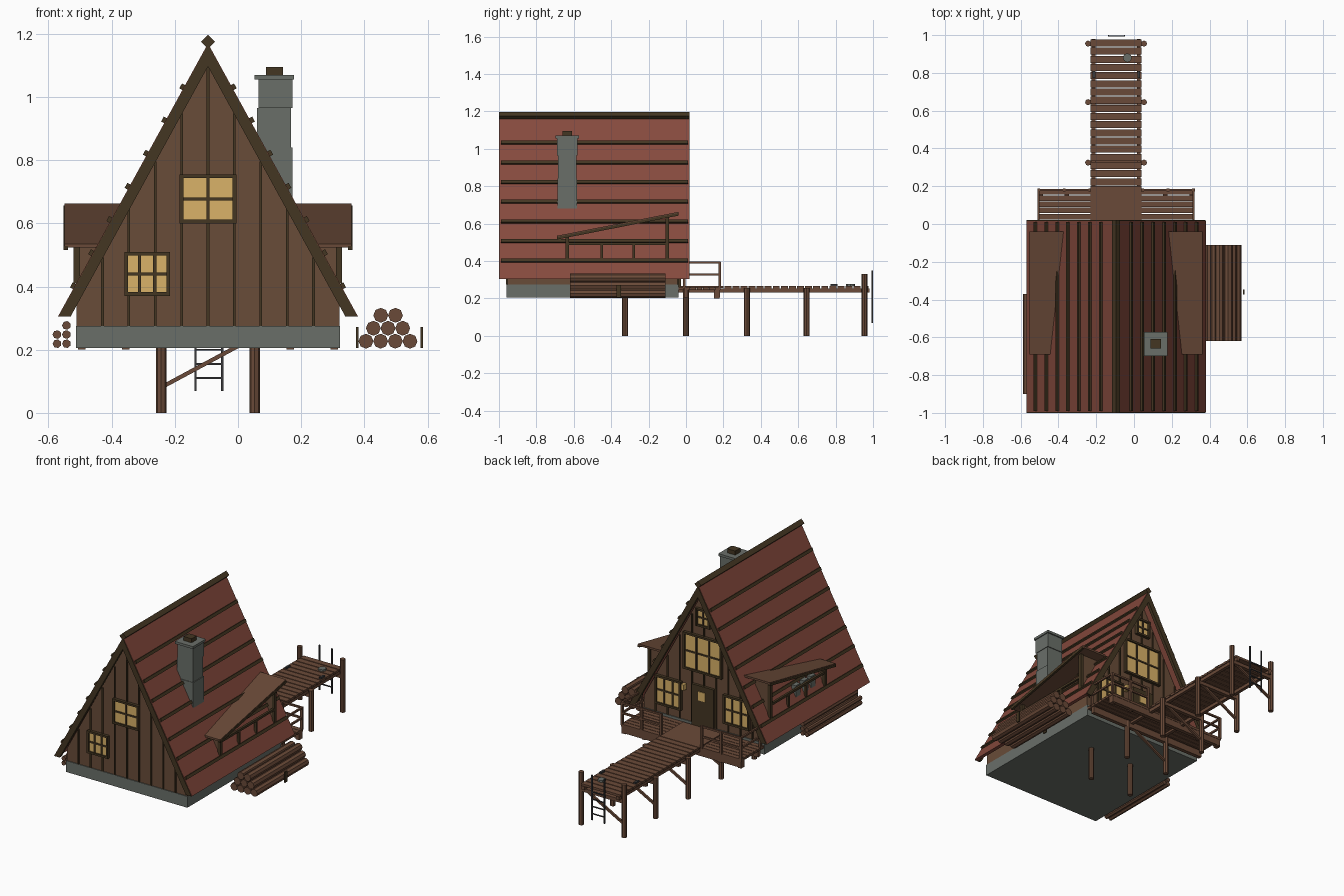
import bpy, bmesh, math
from mathutils import Vector

if "Cube" in bpy.data.objects:
    bpy.data.objects.remove(bpy.data.objects["Cube"])

CX = -0.095                       # centre line of cabin and dock
SLOPE, APEX = 1.82, 1.17          # roof pitch and outer apex height


def mat(name, r, g, b):
    m = bpy.data.materials.new(name)
    m.diffuse_color = [(c / 255 / 12.92 if c < 10 else ((c / 255 + .055) / 1.055) ** 2.4) for c in (r, g, b)] + [1]
    m.use_nodes = True
    m.node_tree.nodes["Principled BSDF"].inputs["Base Color"].default_value = m.diffuse_color
    return m


WALL = mat("wall brown", 104, 76, 56)
WOOD = mat("plank brown", 106, 74, 56)
TRIM = mat("dark trim", 68, 54, 34)
RED = mat("roof red", 134, 74, 61)
GREY = mat("stone grey", 106, 111, 105)
GLOW = mat("window yellow", 218, 178, 104)
STEEL = mat("dark steel", 58, 58, 60)


class Part:
    """Collects simple solids into one named object."""
    def __init__(self, name, material):
        self.name, self.material, self.bm = name, material, bmesh.new()

    def prism(self, a, b):
        va, vb = [self.bm.verts.new(p) for p in a], [self.bm.verts.new(p) for p in b]
        n = len(a)
        self.bm.faces.new(va)
        self.bm.faces.new(vb[::-1])
        for i in range(n):
            self.bm.faces.new((va[i], va[(i + 1) % n], vb[(i + 1) % n], vb[i]))
        return self

    def box(self, x0, x1, y0, y1, z0, z1):
        ring = [(x0, y0), (x1, y0), (x1, y1), (x0, y1)]
        return self.prism([(x, y, z0) for x, y in ring], [(x, y, z1) for x, y in ring])

    def profile(self, pts, y0, y1):
        return self.prism([(x, y0, z) for x, z in pts], [(x, y1, z) for x, z in pts])

    def rod(self, p, q, r, n=8, turn=0.0):
        p, q = Vector(p), Vector(q)
        rot = (q - p).to_track_quat('Z', 'Y')
        ring = [rot @ Vector((r * math.cos(turn + k * math.tau / n), r * math.sin(turn + k * math.tau / n), 0))
                for k in range(n)]
        return self.prism([p + v for v in ring], [q + v for v in ring])

    def beam(self, p, q, w):
        return self.rod(p, q, w * .7071, 4, math.pi / 4)

    def done(self):
        bmesh.ops.recalc_face_normals(self.bm, faces=self.bm.faces[:])
        me = bpy.data.meshes.new(self.name)
        self.bm.to_mesh(me)
        self.bm.free()
        me.materials.append(self.material)
        bpy.context.collection.objects.link(bpy.data.objects.new(self.name, me))


def chevron(outer, inner, base=.305):
    """Inverted V profile, given half widths at the eaves."""
    return [(CX - outer, base), (CX, base + outer * SLOPE), (CX + outer, base),
            (CX + inner, base), (CX, base + inner * SLOPE), (CX - inner, base)]


# Foundation and A-frame body
Part("foundation", GREY).box(CX - .418, CX + .418, -.96, -.04, .205, .275).done()
Part("cabin_walls", WALL).profile([(CX - .416, .275), (CX + .416, .275), (CX + .416, .35),
                                   (CX, 1.12), (CX - .416, .35)], -.955, -.045).done()

# Roof skin, gable boards, ridge and battens
Part("roof", RED).profile(chevron(.475, .452), -.996, .016).done()
boards = Part("gable_boards", TRIM)
for y in (-1, 0):
    boards.profile(chevron(.473, .435), y, y + .02)
boards.done()
Part("ridge_beam", TRIM).rod((CX, -1, 1.175), (CX, .02, 1.175), .022, 4).done()
battens = Part("roof_battens", TRIM)
for s in (-1, 1):
    for k in range(7):
        z = .4 + k * .105
        x = CX + s * ((APEX - z) / SLOPE)
        d, n = Vector((s, 0, -SLOPE)).normalized(), Vector((s * SLOPE, 0, 1)).normalized()
        c = Vector((x, 0, z))
        pts = [c + d * a + n * b for a, b in ((-.009, -.005), (.009, -.005), (.009, .011), (-.009, .011))]
        battens.profile([(p.x, p.z) for p in pts], -.99, .01)
battens.done()

# Vertical strips on both gables
strips = Part("gable_strips", TRIM)
for k in range(-4, 5):
    x = CX + k * .0835
    for y in (-.962, -.045):
        strips.box(x - .004, x + .004, y, y + .007, .275, 1.1 - SLOPE * abs(k * .0835))
strips.done()

# Windows: glowing panes behind dark frames and bars
frames, panes = Part("window_frames", TRIM), Part("window_panes", GLOW)


def window(x0, x1, z0, z1, y, s, cols=2, rows=2, t=.012):
    def slab(part, a, b, c, d, depth):
        part.box(a, b, min(y, y + s * depth), max(y, y + s * depth), c, d)
    slab(panes, x0 + .003, x1 - .003, z0 + .003, z1 - .003, .009)
    for a, b in ((x0, x0 + t), (x1 - t, x1)):
        slab(frames, a, b, z0, z1, .02)
    for a, b in ((z0, z0 + t), (z1 - t, z1)):
        slab(frames, x0, x1, a, b, .019)
    for k in range(1, cols):
        x = x0 + (x1 - x0) * k / cols
        slab(frames, x - .005, x + .005, z0, z1, .015)
    for k in range(1, rows):
        z = z0 + (z1 - z0) * k / rows
        slab(frames, x0, x1, z - .005, z + .005, .014)


window(-.185, -.005, .6, .755, -.956, -1)
window(-.36, -.215, .37, .51, -.956, -1, 3)
window(-.225, .04, .6, .83, -.044, 1, 3)
window(-.145, -.045, .89, 1.0, -.044, 1)
window(.055, .235, .33, .51, -.044, 1, 3)
window(-.415, -.235, .33, .51, -.044, 1, 3)
frames.done()

# Door with a small light, and a wall lamp
Part("door", TRIM).box(CX - .075, CX + .075, -.045, -.028, .262, .52).done()
panes.box(CX - .02, CX + .03, -.03, -.024, .43, .485)
panes.box(.024, .044, -.04, -.012, .47, .505)
panes.done()

# Chimney
stone = Part("chimney", GREY)
stone.box(.06, .173, -.688, -.582, .66, .84).box(.06, .168, -.685, -.585, .84, .965)
stone.box(.065, .172, -.69, -.58, .965, 1.055).box(.053, .178, -.698, -.572, 1.055, 1.07).done()
Part("chimney_flue", TRIM).box(.088, .142, -.66, -.61, 1.07, 1.095).done()

# Slanted side canopies with posts, cheeks and rails
canopy, posts, cheeks = Part("side_canopies", WOOD), Part("canopy_frames", TRIM), Part("canopy_cheeks", WALL)
for s in (-1, 1):
    def corners(lift):
        out = []
        for y, z in ((-.69, .527), (-.04, .655)):
            inner = (APEX - z) / SLOPE - .01
            edge = [(CX + s * inner, y, z + lift), (CX + s * .455, y, z + lift)]
            out += edge if y < -.5 else edge[::-1]
        return out
    canopy.prism(corners(-.004), corners(.008))
    posts.beam((CX + s * .45, -.69, .522), (CX + s * .45, -.04, .65), .014)
    for y, top in ((-.635, .535), (-.1, .64)):
        posts.box(CX + s * .415 - .01, CX + s * .415 + .01, y - .01, y + .01, .41, top)
        cheeks.profile([(CX + s * .415, .41), (CX + s * .415, top), (CX + s * ((APEX - top) / SLOPE), top)],
                       y - .004, y + .004)
    posts.box(CX + s * .415 - .007, CX + s * .415 + .007, -.635, -.1, .485, .499)
    for y in (-.45, -.28):
        posts.box(CX + s * .415 - .007, CX + s * .415 + .007, y - .007, y + .007, .41, .49)
canopy.done(), posts.done(), cheeks.done()
bins = Part("storage_bins", GREY)
for y in (-.54, -.47, -.39):
    bins.box(-.5, -.47, y - .022, y + .022, .42, .505)
bins.done()

# Rear deck and dock planks
planks = Part("deck_planks", WOOD)
for k in range(7):
    y = -.04 + k * .0325
    planks.box(CX - .415, CX + .415, y, y + .029, .245, .26)
planks.box(CX - .135, CX + .135, -.03, .2, .255, .266)
for k in range(18):
    y = .205 + k * .0432
    planks.box(CX - .135, CX + .135, y, y + .037, .252, .266)
planks.done()

# Beams, piles and cross braces below
frame, piles = Part("support_beams", WOOD), Part("piles", WOOD)
for y in (.0, .17):
    frame.box(CX - .41, CX + .41, y - .012, y + .012, .205, .245)
for s in (-1, 1):
    x = CX + s * .12
    frame.box(x - .01, x + .01, -.04, .98, .232, .253)
    for y in (-.325, 0, .325, .645, .955):
        x = CX + s * .148
        piles.rod((x, y, 0), (x, y, .33 if y > .9 else .255), .016)
    for x in (.4, .26):
        frame.box(CX + s * x - .012, CX + s * x + .012, .15, .18, .2, .245)
for y in (0, .325, .645, .955):
    frame.box(CX - .15, CX + .15, y - .012, y + .012, .212, .234)
    frame.beam((CX - .14, y, .085), (CX + .12, y, .225), .013)
frame.done(), piles.done()

# Deck railings: two rails per side and along the outer edge
rail = Part("railings", WOOD)
for s in (-1, 1):
    a, b = CX + s * .41, CX + s * .14
    for x, y in ((a, .18), (a, -.01), (b, .18), (CX + s * .275, .18)):
        rail.beam((x, y, .255), (x, y, .395), .014)
    for z in (.328, .391):
        rail.beam((a, -.03, z), (a, .185, z), .011)
        rail.beam((a, .18, z), (b, .18, z), .011)
rail.done()

# Dock ladder, cleats and bucket
ladder = Part("ladder", STEEL)
for x in (-.135, -.05):
    ladder.beam((x, .996, .07), (x, .996, .35), .007)
for k in range(4):
    ladder.beam((-.135, .996, .11 + k * .045), (-.05, .996, .11 + k * .045), .006)
ladder.done()
cleats = Part("cleats", STEEL)
for x in (-.212, .025):
    cleats.box(x - .007, x + .007, .772, .81, .266, .276)
cleats.done()
Part("coil", GREY).rod((-.035, .88, .266), (-.035, .88, .277), .024).done()

# Firewood stacks on both sides
logs = Part("large_logs", WOOD)
for row in range(3):
    for k in range(4 - row):
        x, z = .405 + k * .0465 + row * .0235, .227 + row * .041
        logs.rod((x, -.62, z), (x, -.11, z), .0235, 8)
logs.done()
stakes = Part("log_stakes", TRIM)
for x in (.378, .581):
    stakes.box(x - .004, x + .004, -.372, -.348, .205, .272)
stakes.done()
small = Part("small_logs", WOOD)
for x, z in ((-.573, .219), (-.543, .219), (-.573, .248), (-.543, .248), (-.543, .277)):
    small.rod((x, -.9, z), (x, -.37, z), .014, 7)
small.done()
